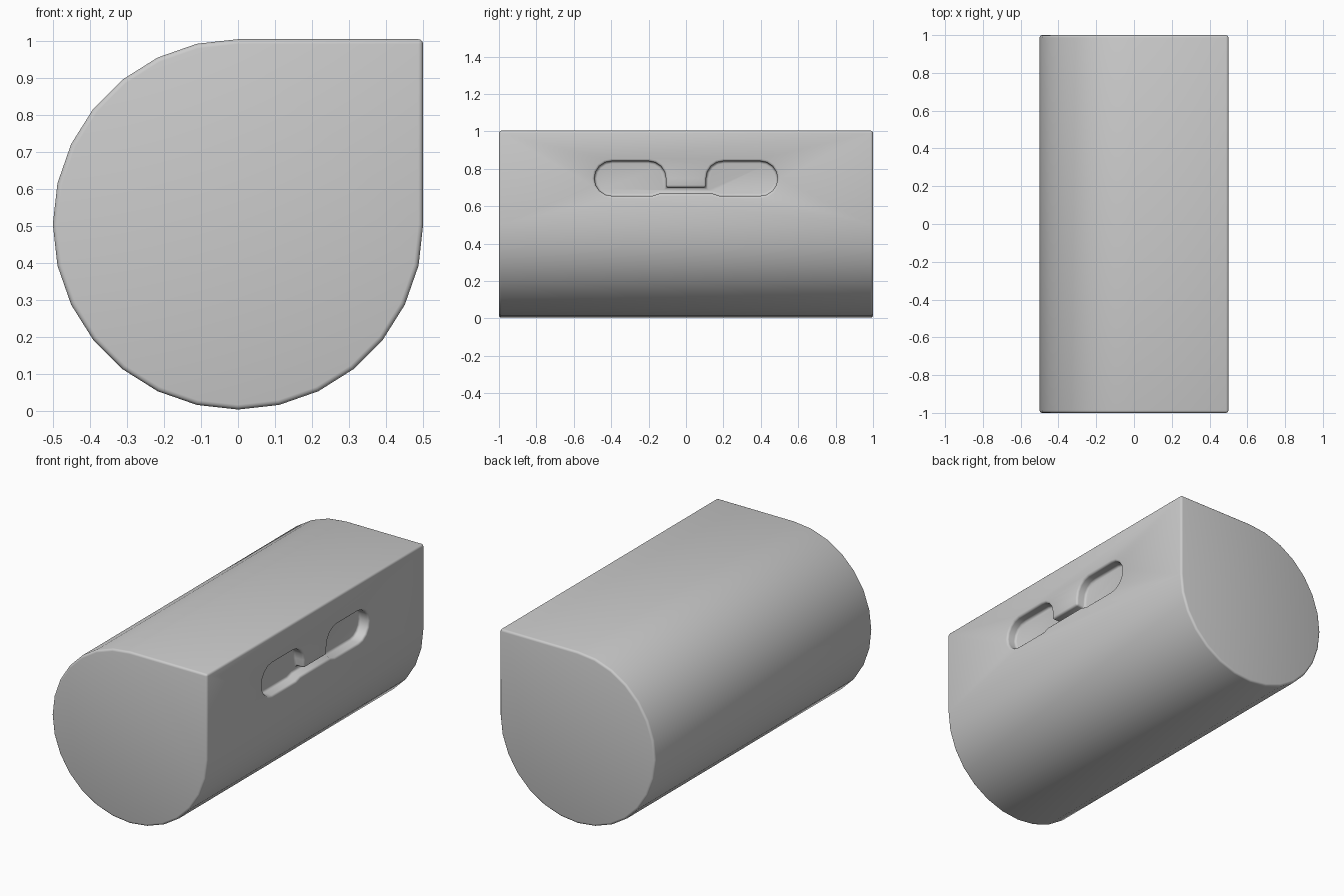
import bpy
import bmesh
from math import pi, sin, cos

cube = bpy.data.objects.get("Cube")
if cube:
    bpy.data.objects.remove(cube, do_unlink=True)

CENTRE_Z = 0.504
RADIUS = 0.5

grey = bpy.data.materials.new("light grey")
grey.use_nodes = True
grey.diffuse_color = (0.6, 0.6, 0.6, 1)
grey.node_tree.nodes["Principled BSDF"].inputs["Base Color"].default_value = (0.6, 0.6, 0.6, 1)


def arc(cx, cz, r, start, end, steps):
    """Points on an arc, angles in radians."""
    return [(cx + r * cos(start + (end - start) * i / steps),
             cz + r * sin(start + (end - start) * i / steps)) for i in range(steps + 1)]


def prism(name, outline, to_3d, depth):
    """Extrude a closed 2D outline along a vector."""
    bm = bmesh.new()
    face = bm.faces.new([bm.verts.new(to_3d(*p)) for p in outline])
    out = bmesh.ops.extrude_face_region(bm, geom=[face], use_keep_orig=True)
    moved = [v for v in out["geom"] if isinstance(v, bmesh.types.BMVert)]
    bmesh.ops.translate(bm, verts=moved, vec=depth)
    bmesh.ops.recalc_face_normals(bm, faces=bm.faces)
    mesh = bpy.data.meshes.new(name)
    bm.to_mesh(mesh)
    bm.free()
    mesh.materials.append(grey)
    obj = bpy.data.objects.new(name, mesh)
    bpy.context.collection.objects.link(obj)
    return obj


# Body: three quarters of a cylinder with one square upper corner
profile = arc(0, CENTRE_Z, RADIUS, pi / 2, 2 * pi, 21)
profile.append((RADIUS, CENTRE_Z + RADIUS))
body = prism("body", profile, lambda x, z: (x, -1, z), (0, 2, 0))

# Recess: two rounded slots joined by a narrow channel
r, slot_z, inner, outer = 0.093, 0.748, 0.2, 0.397
half = [(inner - r, 0.7)]
half += arc(inner, slot_z, r, pi, pi / 2, 4)
half += arc(outer, slot_z, r, pi / 2, -pi / 2, 8)
half += [(0.18, slot_z - r), (0.14, 0.668)]
outline = half + [(-y, z) for y, z in reversed(half)]
cutter = prism("recess_cutter", outline, lambda y, z: (RADIUS - 0.06, y, z), (0.2, 0, 0))
cutter.hide_render = True

cut = body.modifiers.new("recess", "BOOLEAN")
cut.operation = "DIFFERENCE"
cut.solver = "EXACT"
cut.object = cutter

# Small rounding on every hard edge
bevel = body.modifiers.new("rounding", "BEVEL")
bevel.width = 0.013
bevel.segments = 3
bevel.limit_method = "ANGLE"
bevel.angle_limit = pi / 3

bpy.ops.object.select_all(action="DESELECT")
body.select_set(True)
bpy.context.view_layer.objects.active = body
for name in [m.name for m in body.modifiers]:
    bpy.ops.object.modifier_apply(modifier=name)
bpy.data.objects.remove(cutter, do_unlink=True)
bpy.ops.object.shade_smooth_by_angle(angle=pi / 4)
